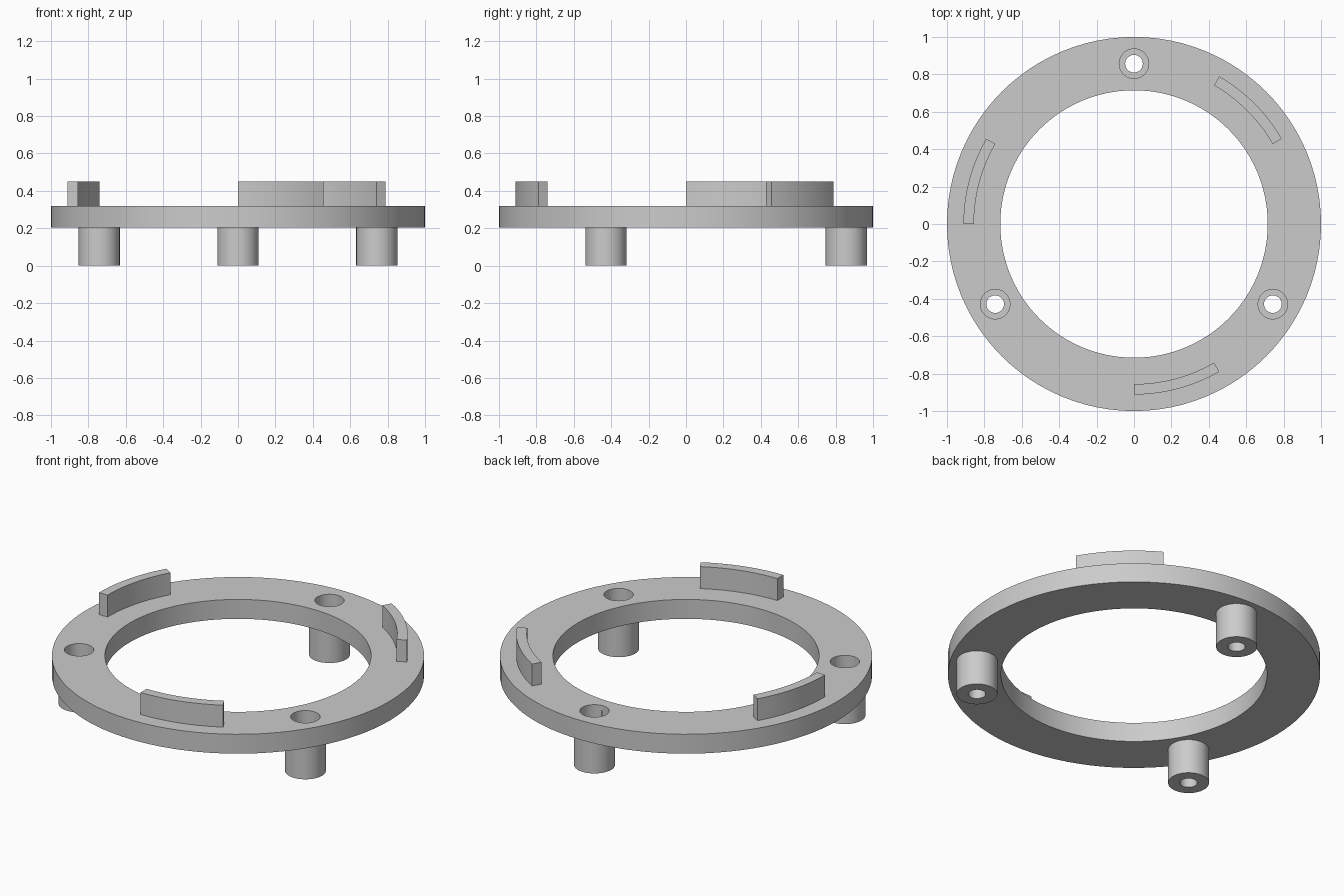
import bpy, bmesh
from math import cos, sin, radians, pi

cube = bpy.data.objects.get("Cube")
if cube:
    bpy.data.objects.remove(cube, do_unlink=True)

GREY = (0.6, 0.6, 0.6, 1)
grey = bpy.data.materials.new("plain grey")
grey.use_nodes = True
grey.diffuse_color = GREY
grey.node_tree.nodes["Principled BSDF"].inputs["Base Color"].default_value = GREY

RING_BOTTOM, RING_TOP, TAB_TOP = 0.205, 0.32, 0.45
POST_ORBIT, BORE, SEAT_Z = 0.857, 0.079, 0.1


def sweep(name, profile, start, end, steps, centre=(0, 0)):
    """Turn a closed (radius, height) profile about a vertical axis."""
    full = end - start >= 360
    bm = bmesh.new()
    loops = []
    for i in range(steps if full else steps + 1):
        a = radians(start + (end - start) * i / steps)
        loops.append([bm.verts.new((centre[0] + r * cos(a), centre[1] + r * sin(a), z))
                      for r, z in profile])
    n = len(profile)
    pairs = list(zip(loops, loops[1:])) + ([(loops[-1], loops[0])] if full else [])
    for a, b in pairs:
        for j in range(n):
            k = (j + 1) % n
            bm.faces.new((a[j], b[j], b[k], a[k]))
    if not full:
        bm.faces.new(loops[0])
        bm.faces.new(loops[-1])
    bmesh.ops.recalc_face_normals(bm, faces=bm.faces)
    mesh = bpy.data.meshes.new(name)
    bm.to_mesh(mesh)
    bm.free()
    mesh.materials.append(grey)
    obj = bpy.data.objects.new(name, mesh)
    bpy.context.collection.objects.link(obj)
    return obj


def box_profile(r0, r1, z0, z1):
    return [(r0, z0), (r1, z0), (r1, z1), (r0, z1)]


def activate(obj):
    bpy.ops.object.select_all(action='DESELECT')
    obj.select_set(True)
    bpy.context.view_layer.objects.active = obj


# Flat ring
ring = sweep("ring", box_profile(0.715, 1.0, RING_BOTTOM, RING_TOP), 0, 360, 96)
parts = [ring]

# Three hollow posts with a wide seat above a narrow screw hole
post_profile = [(0.047, 0), (0.11, 0), (0.11, RING_BOTTOM),
                (BORE, RING_BOTTOM), (BORE, SEAT_Z), (0.047, SEAT_Z)]
for side, angle in (("back", 90), ("right", 210), ("left", 330)):
    spot = (POST_ORBIT * cos(radians(angle)), POST_ORBIT * sin(radians(angle)))
    parts.append(sweep(side + "_post", post_profile, 0, 360, 48, spot))

    # Matching hole through the ring
    bpy.ops.mesh.primitive_cylinder_add(vertices=48, radius=BORE, depth=1,
                                        location=(*spot, RING_TOP), rotation=(0, 0, pi / 2))
    cutter = bpy.context.object
    cutter.hide_render = True
    cut = ring.modifiers.new("hole", 'BOOLEAN')
    cut.operation, cut.solver, cut.object = 'DIFFERENCE', 'EXACT', cutter
    activate(ring)
    bpy.ops.object.modifier_apply(modifier=cut.name)
    bpy.data.objects.remove(cutter, do_unlink=True)

# Three curved tabs on top
tab_profile = box_profile(0.856, 0.912, RING_TOP, TAB_TOP)
for side, angle in (("front", 270), ("left", 30), ("right", 150)):
    parts.append(sweep(side + "_tab", tab_profile, angle, angle + 30, 10))

for part in parts:
    activate(part)
    bpy.ops.object.shade_smooth_by_angle(angle=radians(30))
